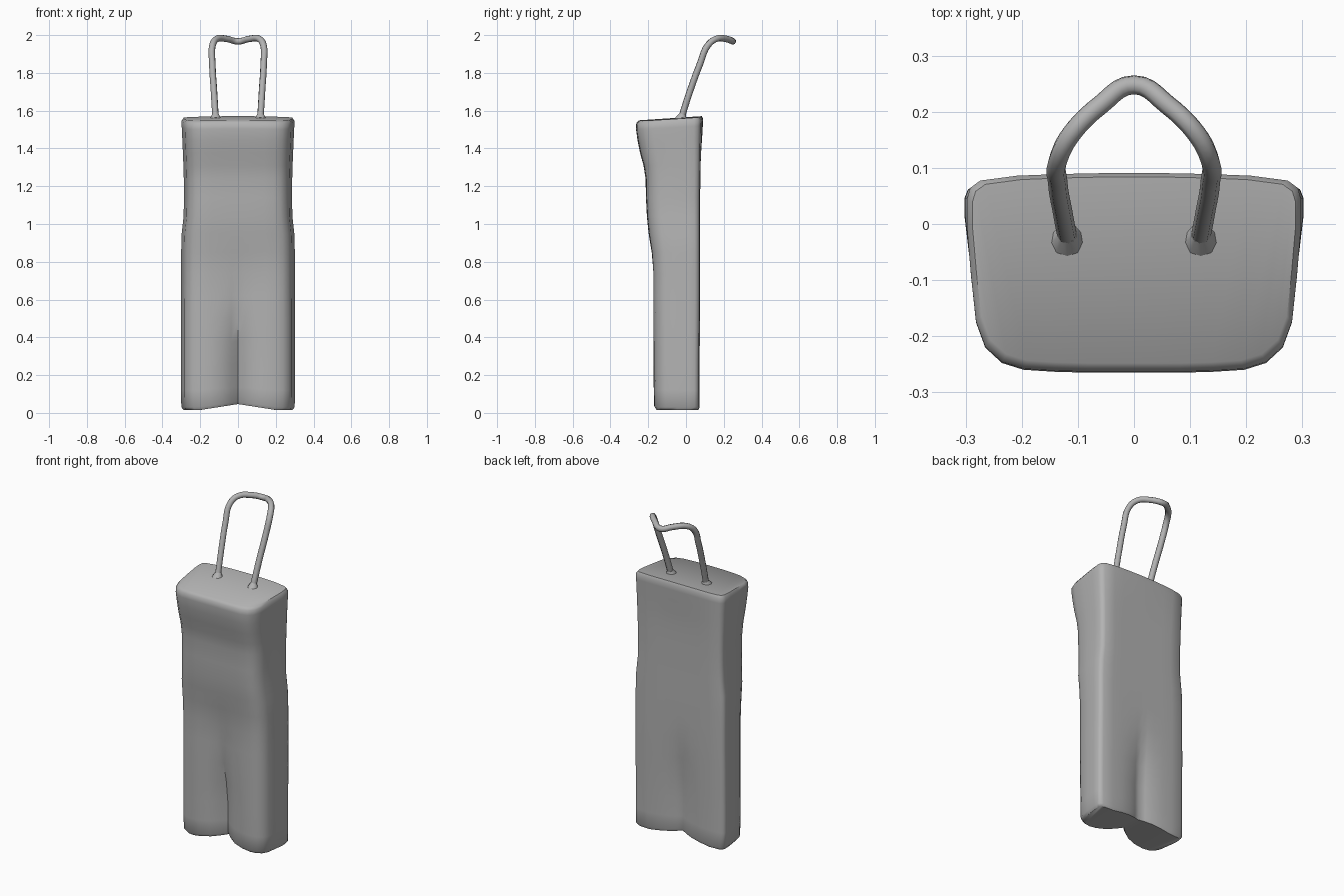
import bpy
import bmesh
import math

if "Cube" in bpy.data.objects:
    bpy.data.objects.remove(bpy.data.objects["Cube"])

grey = bpy.data.materials.new("grey")
grey.diffuse_color = (0.45, 0.45, 0.45, 1)
grey.use_nodes = True
grey.node_tree.nodes["Principled BSDF"].inputs["Base Color"].default_value = grey.diffuse_color

# Right half of the cross-section, front centre to back centre:
# (fraction of half width, fraction of depth)
HALF = [(0, 0), (.12, 0), (.28, 0), (.48, .005), (.66, .015), (.79, .05), (.89, .13),
        (.945, .26), (.975, .5), (1, .76), (1, .89), (.98, .95), (.92, .985),
        (.7, 1), (.48, 1), (.28, 1), (.12, 1), (0, 1)]
N = len(HALF)
RING = 2 * N - 2

# Body levels: height, half width, front y, back y
LEVELS = [(.015, .288, -.160, .065), (.03, .300, -.170, .072), (.12, .302, -.172, .072),
          (.25, .302, -.173, .072), (.38, .302, -.174, .073), (.50, .302, -.175, .074),
          (.62, .301, -.176, .075), (.74, .301, -.176, .075), (.85, .301, -.183, .075),
          (.95, .298, -.198, .075), (1.04, .288, -.207, .075), (1.14, .286, -.212, .075),
          (1.24, .287, -.214, .076), (1.31, .289, -.225, .077), (1.38, .292, -.244, .078),
          (1.45, .295, -.257, .079), (1.51, .298, -.265, .080), (1.54, .298, -.263, .081),
          (1.555, .288, -.248, .074)]


def smoothstep(a, b, v):
    t = min(1, max(0, (v - a) / (b - a)))
    return t * t * (3 - 2 * t)


def body_point(side, u, v, level):
    z, w, front, back = level
    x = side * u * w
    y = front + v * (back - front)
    # leg crease, deeper at the front than at the back
    crease = max(0, 1 - u / .5) ** 2 * (1 - smoothstep(.25, .72, z))
    y += crease * (.075 if v < .5 else -.035)
    # hollow between the thighs and slightly bowed upper back
    if v < .5:
        y += .015 * math.exp(-((z - .68) / .13) ** 2) * max(0, 1 - u * 1.6)
    else:
        y += .01 * (1 - u * u) * smoothstep(1.3, 1.55, z)
    # top slopes up to the back, leg ends rise to the middle
    top = smoothstep(1.3, 1.55, z)
    z += top * (.022 * v - .012 + .006 * (1 - u * u))
    z += (1 - smoothstep(.0, .25, z)) * .032 * max(0, 1 - u / .7)
    return x, y, z


# Body: stacked cross-sections closed by quad strips
bm = bmesh.new()
rings = []
for level in LEVELS:
    ring = [bm.verts.new(body_point(1, u, v, level)) for u, v in HALF]
    ring += [bm.verts.new(body_point(-1, u, v, level)) for u, v in HALF[-2:0:-1]]
    rings.append(ring)
for lower, upper in zip(rings, rings[1:]):
    for i in range(RING):
        j = (i + 1) % RING
        bm.faces.new((lower[i], lower[j], upper[j], upper[i]))
for ring in (rings[0], rings[-1]):
    for k in range(N // 2 - 1):
        quad = (k, k + 1, N - 2 - k, N - 1 - k)
        bm.faces.new([ring[i] for i in quad])
        bm.faces.new([ring[-i % RING] for i in quad])
bmesh.ops.recalc_face_normals(bm, faces=bm.faces)
mesh = bpy.data.meshes.new("body")
bm.to_mesh(mesh)
bm.free()
body = bpy.data.objects.new("body", mesh)
bpy.context.collection.objects.link(body)

# Handle: bent wire loop leaning backwards
right = [(.118, -.028, 1.55), (.127, .02, 1.70), (.136, .075, 1.85),
         (.135, .115, 1.945), (.112, .16, 1.98), (.06, .212, 1.98)]
path = [(-x, y, z) for x, y, z in right] + [(0, .248, 1.967)] + right[::-1]
curve = bpy.data.curves.new("handle", 'CURVE')
curve.dimensions = '3D'
curve.bevel_depth = .0175
curve.bevel_resolution = 2
curve.resolution_u = 5
curve.use_fill_caps = True
spline = curve.splines.new('BEZIER')
spline.bezier_points.add(len(path) - 1)
for p, co in zip(spline.bezier_points, path):
    p.co = co
    p.handle_left_type = p.handle_right_type = 'AUTO'
handle = bpy.data.objects.new("handle", curve)
bpy.context.collection.objects.link(handle)
bpy.context.view_layer.objects.active = handle
handle.select_set(True)
bpy.ops.object.convert(target='MESH')
handle = bpy.context.object

# Handle roots: small flared collars
parts = [body, handle]
for side in (-1, 1):
    bpy.ops.mesh.primitive_cone_add(vertices=10, radius1=.032, radius2=.017, depth=.03,
                                    location=(side * .119, -.022, 1.568),
                                    rotation=(-.3, 0, 0))
    collar = bpy.context.object
    collar.name = "handle_root"
    parts.append(collar)

for ob in parts:
    ob.data.materials.clear()
    ob.data.materials.append(grey)
    bpy.ops.object.select_all(action='DESELECT')
    ob.select_set(True)
    bpy.context.view_layer.objects.active = ob
    bpy.ops.object.shade_smooth_by_angle(angle=math.radians(50))
